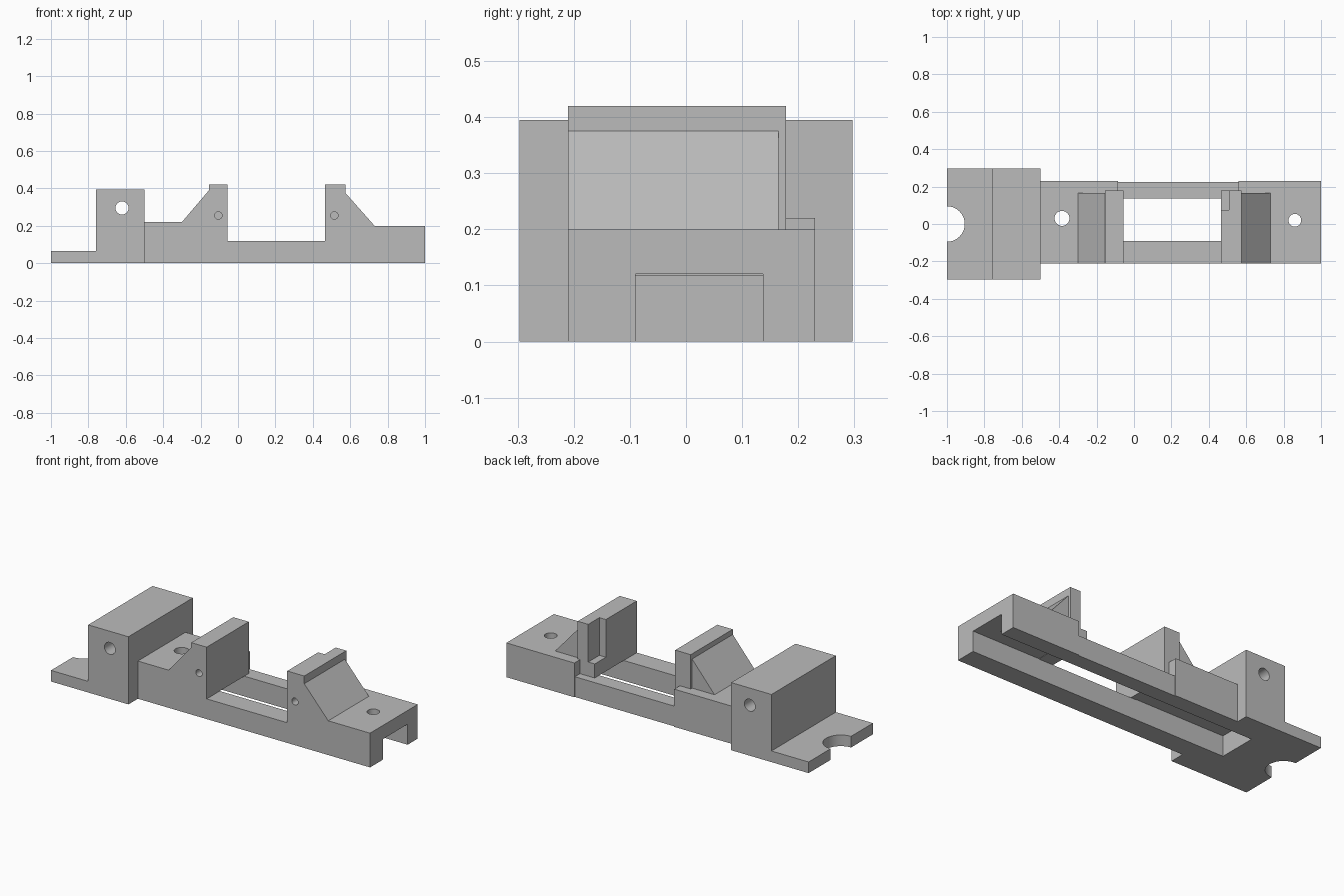
import bpy
import bmesh
import math
from mathutils import Matrix

old = bpy.data.objects.get("Cube")
if old:
    bpy.data.objects.remove(old, do_unlink=True)

# Single plain grey material
GREY = (0.5, 0.5, 0.5, 1)
grey = bpy.data.materials.new("plain grey")
grey.use_nodes = True
grey.diffuse_color = GREY
grey.node_tree.nodes["Principled BSDF"].inputs["Base Color"].default_value = GREY


def finish(name, bm):
    bmesh.ops.recalc_face_normals(bm, faces=bm.faces)
    mesh = bpy.data.meshes.new(name)
    bm.to_mesh(mesh)
    bm.free()
    mesh.materials.append(grey)
    obj = bpy.data.objects.new(name, mesh)
    bpy.context.collection.objects.link(obj)
    return obj


def prism(name, profile, y0, y1):
    """Extrude a side profile of (x, z) points along y."""
    bm = bmesh.new()
    face = bm.faces.new([bm.verts.new((x, y0, z)) for x, z in profile])
    ext = bmesh.ops.extrude_face_region(bm, geom=[face])
    moved = [v for v in ext["geom"] if isinstance(v, bmesh.types.BMVert)]
    bmesh.ops.translate(bm, verts=moved, vec=(0, y1 - y0, 0))
    return finish(name, bm)


def box(name, x0, x1, y0, y1, z0, z1):
    return prism(name, [(x0, z0), (x1, z0), (x1, z1), (x0, z1)], y0, y1)


def drill(name, centre, radius, depth, along_y=False):
    bm = bmesh.new()
    turn = Matrix.Rotation(math.pi / 2, 4, "X") if along_y else Matrix()
    bmesh.ops.create_cone(bm, cap_ends=True, segments=40, radius1=radius,
                          radius2=radius, depth=depth,
                          matrix=Matrix.Translation(centre) @ turn)
    return finish(name, bm)


def cut(obj, *cutters):
    """Subtract each cutter, then discard it."""
    bpy.ops.object.select_all(action="DESELECT")
    bpy.context.view_layer.objects.active = obj
    obj.select_set(True)
    for cutter in cutters:
        cutter.hide_render = True
        mod = obj.modifiers.new("cut", "BOOLEAN")
        mod.operation = "DIFFERENCE"
        mod.solver = "EXACT"
        mod.object = cutter
        bpy.ops.object.modifier_apply(modifier=mod.name)
        bpy.data.objects.remove(cutter, do_unlink=True)
    bpy.ops.object.shade_smooth_by_angle(angle=math.radians(30))


FRONT, BACK = -0.21, 0.23
RAIL = 0.118


def slot():
    return box("slot_cutter", -0.67, 1.1, -0.09, 0.137, -0.1, 0.12)


# Wide mounting block with foot, cross hole and half-round notch
block = prism("mounting_block",
              [(-1, 0), (-0.5, 0), (-0.5, 0.395), (-0.76, 0.395),
               (-0.76, 0.065), (-1, 0.065)], -0.297, 0.297)
cut(block, slot(),
    drill("cross_hole", (-0.62, 0, 0.295), 0.035, 1, True),
    drill("foot_notch", (-1, 0, 0), 0.095, 0.5))

# Stepped channel base: two raised ends joined by low rails
base = prism("channel_base",
             [(-0.5, 0), (1, 0), (1, 0.2), (0.56, 0.2), (0.56, RAIL),
              (-0.085, RAIL), (-0.085, 0.22), (-0.5, 0.22)], FRONT, BACK)
cut(base, slot(),
    box("rail_relief", -0.085, 0.56, 0.225, 0.3, -0.1, 0.5),
    drill("left_screw_hole", (-0.385, 0.03, 0.2), 0.04, 0.4),
    drill("right_screw_hole", (0.86, 0.02, 0.2), 0.034, 0.4))

# Upright plates that face each other across the opening
PLATE_BACK = 0.178
plate_a = prism("right_upright",
                [(-0.155, 0.22), (-0.085, 0.22), (-0.085, RAIL),
                 (-0.055, RAIL), (-0.055, 0.42), (-0.155, 0.42)],
                FRONT, PLATE_BACK)
cut(plate_a, drill("pilot_hole", (-0.105, FRONT, 0.255), 0.02, 0.2, True))

plate_b = prism("left_upright",
                [(0.465, RAIL), (0.56, RAIL), (0.56, 0.2), (0.575, 0.2),
                 (0.575, 0.42), (0.465, 0.42)], FRONT, PLATE_BACK)
cut(plate_b, drill("pilot_hole", (0.515, FRONT, 0.255), 0.02, 0.2, True),
    box("wire_notch", 0.4, 0.507, 0.075, 0.3, 0.2, 0.5))

# Sloped buttresses behind the uprights
prism("right_buttress", [(-0.3, 0.22), (-0.155, 0.22), (-0.155, 0.39)],
      FRONT, 0.165)
prism("left_buttress", [(0.73, 0.2), (0.575, 0.375), (0.575, 0.2)],
      FRONT, 0.165)
